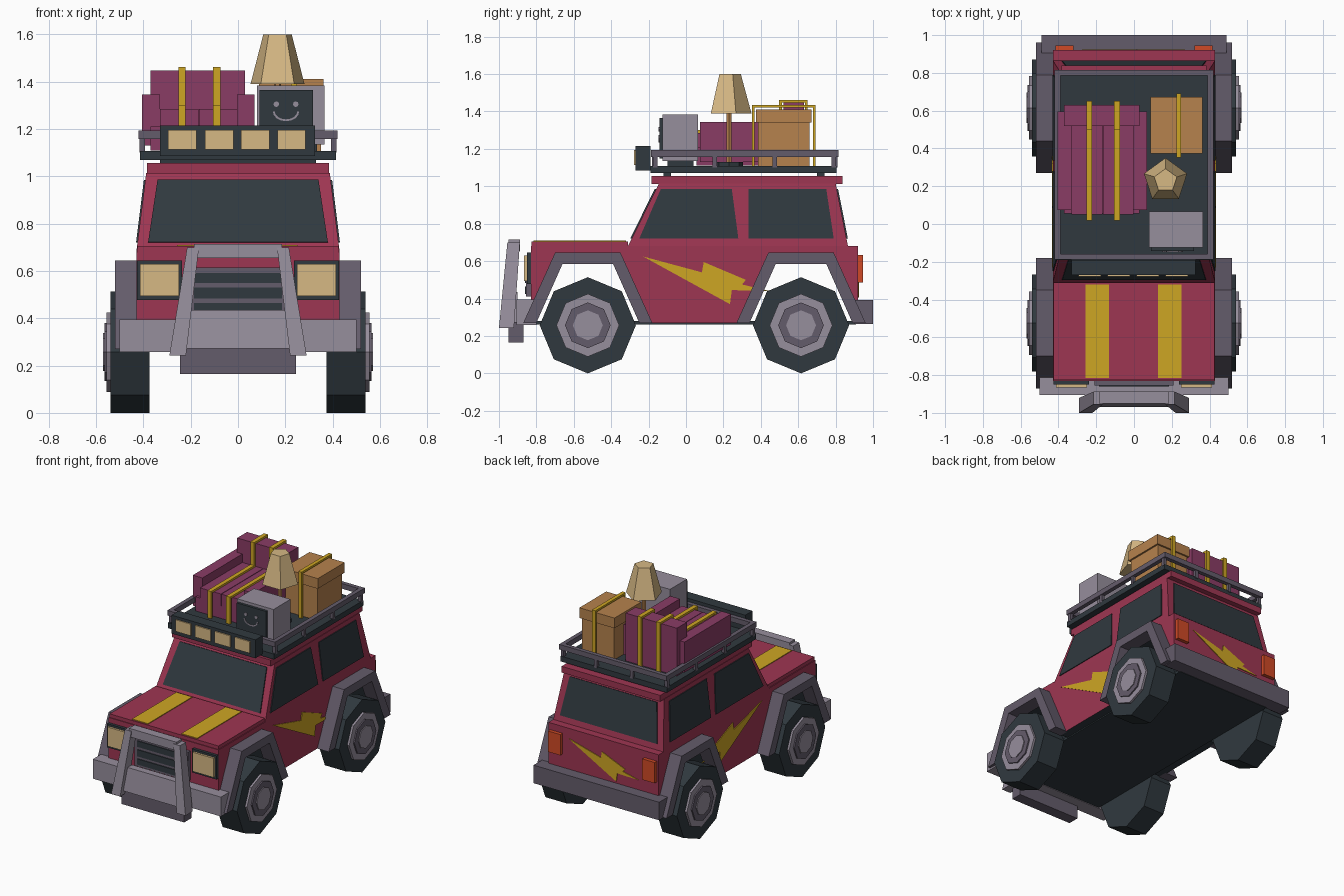
import bpy, bmesh, math
from mathutils import Vector

if "Cube" in bpy.data.objects:
    bpy.data.objects.remove(bpy.data.objects["Cube"])


def material(name, r, g, b):
    m = bpy.data.materials.new(name)
    lin = [((c / 255 + 0.055) / 1.055) ** 2.4 for c in (r, g, b)]
    m.diffuse_color = (*lin, 1)
    m.use_nodes = True
    m.node_tree.nodes["Principled BSDF"].inputs["Base Color"].default_value = m.diffuse_color
    return m


RED = material("red paint", 158, 54, 82)
SLATE = material("dark slate", 48, 57, 63)
LIGHT = material("light grey", 150, 142, 156)
MID = material("purple grey", 100, 92, 107)
CREAM = material("cream", 214, 184, 132)
YELLOW = material("mustard yellow", 206, 166, 36)
PLUM = material("plum fabric", 138, 60, 101)
TAN = material("cardboard", 182, 130, 77)
ORANGE = material("tail orange", 208, 74, 38)


def loft(name, a, b, mat):
    """Solid between two matching loops of points."""
    bm = bmesh.new()
    va = [bm.verts.new(p) for p in a]
    vb = [bm.verts.new(p) for p in b]
    n = len(va)
    bm.faces.new(va)
    bm.faces.new(vb)
    for i in range(n):
        j = (i + 1) % n
        bm.faces.new((va[i], va[j], vb[j], vb[i]))
    bmesh.ops.recalc_face_normals(bm, faces=bm.faces)
    me = bpy.data.meshes.new(name)
    bm.to_mesh(me)
    bm.free()
    me.materials.append(mat)
    ob = bpy.data.objects.new(name, me)
    bpy.context.collection.objects.link(ob)
    return ob


def extrude(name, pts, vec, mat):
    return loft(name, pts, [Vector(p) + Vector(vec) for p in pts], mat)


def rect(x0, x1, y0, y1, z):
    return [(x0, y0, z), (x1, y0, z), (x1, y1, z), (x0, y1, z)]


def box(name, x0, x1, y0, y1, z0, z1, mat):
    return loft(name, rect(x0, x1, y0, y1, z0), rect(x0, x1, y0, y1, z1), mat)


def ngon(n, r, cx, cy, z, start=0.0):
    return [(cx + r * math.cos(start + i * math.tau / n),
             cy + r * math.sin(start + i * math.tau / n), z) for i in range(n)]


SIDES = ((-1, "left"), (1, "right"))
WHEELS = ((-0.525, "front"), (0.615, "rear"))

# Lower body with open wheel arches
profile = [(-0.83, 0.27)]
for c, _ in WHEELS:
    profile += [(c - 0.285, 0.27), (c - 0.155, 0.62), (c + 0.155, 0.62), (c + 0.285, 0.27)]
profile += [(0.92, 0.27), (0.92, 0.68), (-0.83, 0.68)]
body = extrude("lower_body", [(-0.43, y, z) for y, z in profile], (0.86, 0, 0), RED)
body.data.materials.append(SLATE)
for f in body.data.polygons:
    if f.normal.z < -0.2:
        f.material_index = 1
box("floor", -0.37, 0.37, -0.82, 0.91, 0.262, 0.28, SLATE)
box("hood", -0.425, 0.425, -0.825, -0.31, 0.68, 0.705, RED)
for x in (-0.195, 0.19):
    box("hood_stripe", x - 0.062, x + 0.062, -0.815, -0.32, 0.705, 0.71, YELLOW)


# Tapered cabin: front y, rear y and half width at a height
def cab(z):
    t = (z - 0.68) / 0.335
    return -0.31 + 0.165 * t, 0.866 - 0.066 * t, 0.43 - 0.042 * t


def cab_ring(z):
    yf, yr, hx = cab(z)
    return rect(-hx, hx, yf, yr, z)


loft("cabin", cab_ring(0.68), cab_ring(1.015), RED)
box("roof", -0.385, 0.385, -0.185, 0.838, 1.012, 1.056, RED)

# Windows
LOW, HIGH = 0.72, 0.985
for name, i, out in (("windscreen", 0, -0.007), ("rear_window", 1, 0.007)):
    pts = [(-0.38, cab(LOW)[i], LOW), (0.38, cab(LOW)[i], LOW),
           (0.34, cab(HIGH)[i], HIGH), (-0.34, cab(HIGH)[i], HIGH)]
    extrude(name, pts, (0, out, 0.002), SLATE)
bolt = [(-0.23, .625), (0.085, .54), (0.095, .595), (0.32, .50), (0.30, .475),
        (0.45, .44), (0.245, .445), (0.235, .37)]
for s, side in SIDES:
    for name, w in (("front", (-0.25, 0.28, 0.245, -0.135)), ("rear", (0.335, 0.79, 0.75, 0.335))):
        pts = [(s * cab(z)[2], y, z) for y, z in zip(w, (LOW, LOW, HIGH, HIGH))]
        extrude(f"{name}_{side}_window", pts, (s * 0.006, 0, 0), SLATE)
    extrude(f"{side}_bolt", [(s * 0.43, y, z) for y, z in bolt], (s * 0.005, 0, 0), YELLOW)
extrude("rear_bolt", [(0.27 - (y + 0.23) * 0.8, 0.92, z * 0.8 + 0.11) for y, z in bolt],
        (0, 0.005, 0), YELLOW)

# Fenders and wheels
arch = [(-0.345, .27), (-0.175, .645), (0.175, .645), (0.345, .27),
        (0.275, .27), (0.135, .585), (-0.135, .585), (-0.275, .27)]


def disc(name, r, s, x0, x1, c, mat):
    ring = [Vector((s * x0, y, z)) for y, z, _ in ngon(8, r, c, 0.257, 0)]
    extrude(name, ring, (s * (x1 - x0), 0, 0), mat)


for s, side in SIDES:
    for c, end in WHEELS:
        tag = f"{end}_{side}"
        extrude(f"{tag}_fender", [(s * 0.42, c + y, z) for y, z in arch], (s * 0.1, 0, 0), MID)
        disc(f"{tag}_tyre", 0.257, s, 0.375, 0.54, c, SLATE)
        disc(f"{tag}_rim", 0.168, s, 0.53, 0.555, c, LIGHT)
        disc(f"{tag}_rim_ring", 0.122, s, 0.55, 0.564, c, MID)
        disc(f"{tag}_hub", 0.08, s, 0.56, 0.57, c, LIGHT)

# Bumpers, bull bar and skid plate
box("front_bumper", -0.5, 0.5, -0.905, -0.80, 0.258, 0.395, LIGHT)
box("rear_bumper", -0.49, 0.49, 0.90, 1.0, 0.265, 0.392, MID)
box("skid_plate", -0.245, 0.245, -0.95, -0.87, 0.165, 0.275, MID)
box("bull_bar_top", -0.185, 0.185, -0.95, -0.888, 0.655, 0.715, LIGHT)
loft("bull_bar_plate", rect(-0.235, 0.235, -0.97, -0.9, 0.272),
     rect(-0.2, 0.2, -0.95, -0.9, 0.435), LIGHT)
for s, side in SIDES:
    a, b = sorted((s * 0.22, s * 0.29))
    c, d = sorted((s * 0.165, s * 0.215))
    loft(f"bull_bar_{side}_post", rect(a, b, -1.0, -0.92, 0.243),
         rect(c, d, -0.955, -0.888, 0.70), LIGHT)

# Grille, headlights and tail lights
box("grille", -0.21, 0.21, -0.855, -0.82, 0.41, 0.615, MID)
for z0, z1 in ((0.425, 0.465), (0.483, 0.53), (0.55, 0.592)):
    box("grille_slot", -0.185, 0.185, -0.861, -0.854, z0, z1, SLATE)
for s, side in SIDES:
    x = s * 0.332
    box(f"{side}_headlight_frame", x - 0.095, x + 0.095, -0.85, -0.82, 0.478, 0.645, SLATE)
    box(f"{side}_headlight", x - 0.082, x + 0.082, -0.865, -0.845, 0.495, 0.63, CREAM)
    x = s * 0.368
    box(f"{side}_tail_light", x - 0.048, x + 0.048, 0.91, 0.945, 0.485, 0.632, ORANGE)

# Roof rack and light bar
box("rack_floor", -0.415, 0.415, -0.19, 0.805, 1.07, 1.108, SLATE)
for y in (-0.1, 0.72):
    box("rack_foot", -0.33, 0.33, y - 0.02, y + 0.02, 1.05, 1.075, SLATE)
for s, side in SIDES:
    a, b = sorted((s * 0.39, s * 0.42))
    box(f"{side}_rack_rail", a, b, -0.188, 0.815, 1.157, 1.193, MID)
    for y in (-0.165, 0.155, 0.475, 0.79):
        box(f"{side}_rack_post", a + 0.004, b - 0.004, y - 0.012, y + 0.012, 1.10, 1.16, MID)
for y, end in ((-0.173, "front"), (0.80, "rear")):
    box(f"{end}_rack_rail", -0.39, 0.39, y - 0.015, y + 0.015, 1.157, 1.193, MID)
    for x in (-0.14, 0.14):
        box(f"{end}_rack_post", x - 0.012, x + 0.012, y - 0.01, y + 0.01, 1.10, 1.16, MID)
box("light_bar", -0.33, 0.325, -0.27, -0.19, 1.085, 1.215, SLATE)
for x in (-0.235, -0.08, 0.073, 0.226):
    box("roof_light", x - 0.06, x + 0.06, -0.278, -0.265, 1.113, 1.195, CREAM)

# Sofa
box("sofa_base", -0.37, 0.03, 0.055, 0.60, 1.11, 1.21, PLUM)
for x0 in (-0.33, -0.164):
    box("sofa_cushion", x0, x0 + 0.162, 0.05, 0.53, 1.2, 1.285, PLUM)
box("sofa_back", -0.37, 0.03, 0.52, 0.63, 1.11, 1.447, PLUM)
box("sofa_left_arm", -0.405, -0.33, 0.075, 0.595, 1.13, 1.345, PLUM)
box("sofa_right_arm", -0.005, 0.07, 0.075, 0.595, 1.13, 1.345, PLUM)


# Straps made of straight runs in the y-z plane
def strap(name, x, path, w=0.015, t=0.007):
    for (y0, z0), (y1, z1) in zip(path, path[1:]):
        box(name, x - w, x + w, min(y0, y1) - t, max(y0, y1) + t,
            min(z0, z1) - t, max(z0, z1) + t, YELLOW)


for x in (-0.237, -0.09):
    strap("sofa_strap", x, [(0.025, 1.10), (0.025, 1.293), (0.505, 1.293),
                            (0.505, 1.455), (0.643, 1.455), (0.643, 1.10)])

# Cardboard box
box("carton", 0.10, 0.35, 0.385, 0.66, 1.108, 1.35, TAN)
box("carton_lid", 0.088, 0.362, 0.373, 0.672, 1.34, 1.412, TAN)
strap("carton_strap", 0.237, [(0.36, 1.10), (0.36, 1.428), (0.685, 1.428), (0.685, 1.10)], 0.013)

# Floor lamp
LX, LY = 0.167, 0.23
loft("lamp_base", ngon(8, 0.075, LX, LY, 1.105), ngon(8, 0.075, LX, LY, 1.13), SLATE)
loft("lamp_pole", ngon(6, 0.015, LX, LY, 1.12), ngon(6, 0.015, LX, LY, 1.42), TAN)
loft("lamp_shade", ngon(5, 0.12, LX, LY, 1.39, math.pi / 2),
     ngon(5, 0.063, LX, LY, 1.60, math.pi / 2), CREAM)

# Television with a smile on the screen
box("television", 0.08, 0.365, -0.125, 0.065, 1.135, 1.385, LIGHT)
box("television_stand", 0.11, 0.335, -0.1, 0.04, 1.10, 1.14, SLATE)
box("television_screen", 0.09, 0.318, -0.143, -0.12, 1.15, 1.365, SLATE)
for x in (0.162, 0.244):
    extrude("screen_eye", [(px, -0.143, pz) for px, pz, _ in ngon(8, 0.012, x, 1.305, 0)],
            (0, -0.004, 0), LIGHT)
angles = [math.pi + i * math.pi / 8 for i in range(9)]
smile = [(0.203 + 0.056 * math.cos(a), -0.143, 1.275 + 0.042 * math.sin(a)) for a in angles]
smile += [(0.203 + 0.048 * math.cos(a), -0.143, 1.275 + 0.034 * math.sin(a)) for a in reversed(angles)]
extrude("screen_smile", smile, (0, -0.004, 0), LIGHT)
